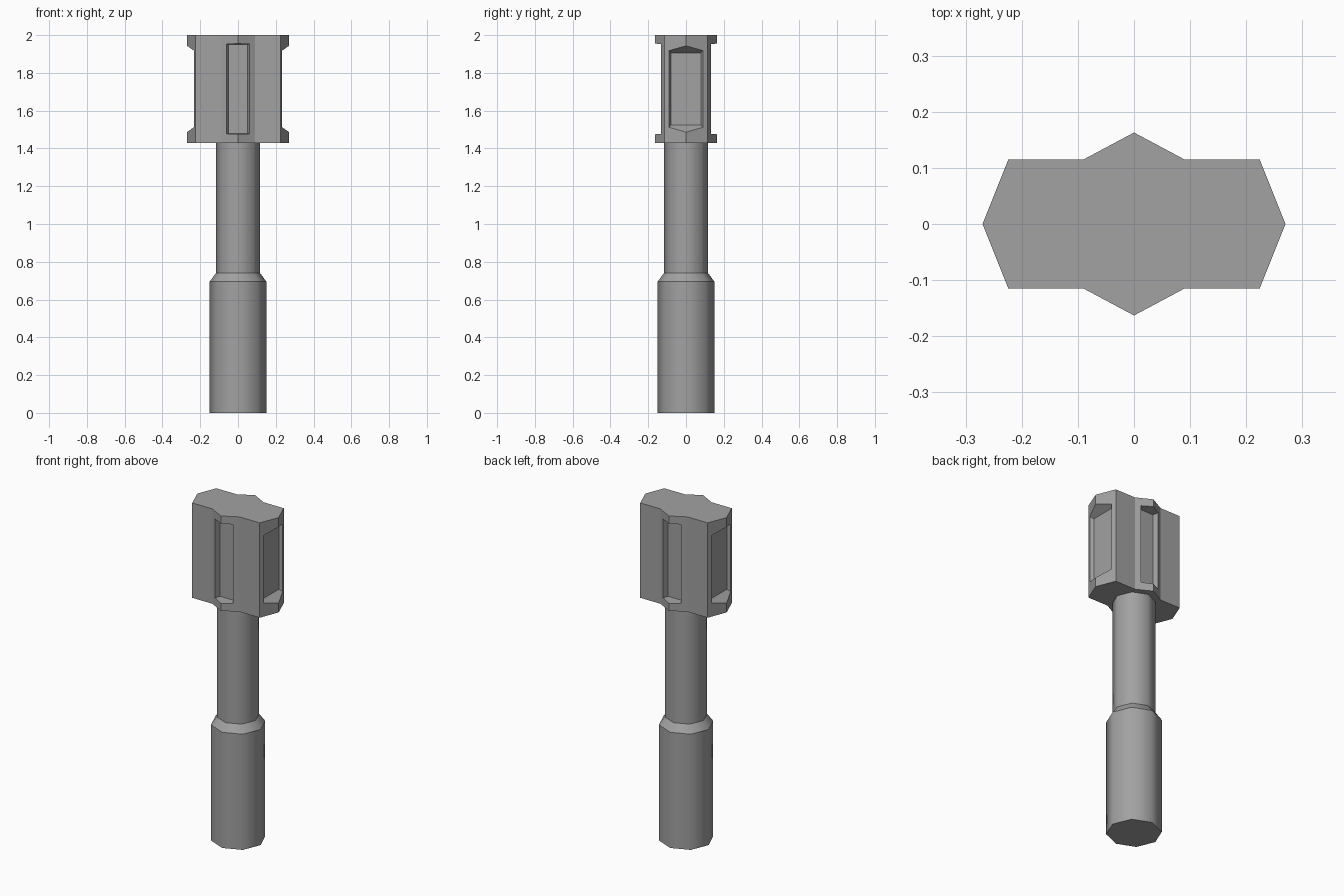
import bpy
import bmesh
import math
from mathutils import Vector

if "Cube" in bpy.data.objects:
    bpy.data.objects.remove(bpy.data.objects["Cube"], do_unlink=True)

HEAD_BOTTOM, HEAD_TOP = 1.43, 2.0
HEAD_MID = (HEAD_BOTTOM + HEAD_TOP) / 2

grey = bpy.data.materials.new("plain grey")
grey.use_nodes = True
grey.diffuse_color = (0.36, 0.36, 0.36, 1)
grey.node_tree.nodes["Principled BSDF"].inputs["Base Color"].default_value = grey.diffuse_color


def make_object(name, bm):
    bmesh.ops.recalc_face_normals(bm, faces=bm.faces)
    mesh = bpy.data.meshes.new(name)
    bm.to_mesh(mesh)
    bm.free()
    mesh.materials.append(grey)
    obj = bpy.data.objects.new(name, mesh)
    bpy.context.collection.objects.link(obj)
    return obj


def loft(bm, rings):
    """Skin closed rings of points and cap both ends."""
    loops = [[bm.verts.new(p) for p in ring] for ring in rings]
    count = len(loops[0])
    for low, high in zip(loops, loops[1:]):
        for i in range(count):
            j = (i + 1) % count
            bm.faces.new((low[i], low[j], high[j], high[i]))
    bm.faces.new(loops[0][::-1])
    bm.faces.new(loops[-1])


def octagon(radius, z):
    angles = [math.tau * i / 8 for i in range(8)]
    return [(radius * math.cos(a), radius * math.sin(a), z) for a in angles]


def recess(bm, axis, floor, outer):
    """Tapered pocket cutter; floor and outer are (distance, half width, half height)."""
    side = Vector((-axis.y, axis.x, 0))
    rings = []
    for distance, width, height in (floor, outer):
        rings.append([axis * distance + side * (u * width) + Vector((0, 0, HEAD_MID + v * height))
                      for u, v in ((-1, -1), (1, -1), (1, 1), (-1, 1))])
    loft(bm, rings)


# Handle: eight-sided grip, tapered collar and slimmer shaft
bm = bmesh.new()
profile = [(0.15, 0), (0.15, 0.695), (0.117, 0.74), (0.117, HEAD_BOTTOM)]
loft(bm, [octagon(r, z) for r, z in profile])
for face in bm.faces:
    face.smooth = len(face.verts) == 4
for edge in bm.edges:
    a, b = edge.verts
    edge.smooth = abs(a.co.z - b.co.z) > 0.01
make_object("handle", bm)

# Head: prism with a ridge on each of its four sides
quarter = [(0.27, 0), (0.224, 0.115), (0.09, 0.115), (0, 0.163)]
half = quarter + [(-x, y) for x, y in quarter[-2::-1]]
outline = half + [(x, -y) for x, y in half[-2:0:-1]]
bm = bmesh.new()
loft(bm, [[(x, y, z) for x, y in outline] for z in (HEAD_BOTTOM, HEAD_TOP)])
head = make_object("head", bm)

# Recessed panels sunk into the four ridges
bm = bmesh.new()
for sign in (-1, 1):
    recess(bm, Vector((0, sign, 0)), (0.10, 0.05, 0.235), (0.20, 0.082, 0.243))
    recess(bm, Vector((sign, 0, 0)), (0.216, 0.079, 0.19), (0.30, 0.13, 0.25))
cutter = make_object("recess_cutter", bm)
cutter.hide_render = True

cut = head.modifiers.new("recesses", "BOOLEAN")
cut.operation = "DIFFERENCE"
cut.solver = "EXACT"
cut.object = cutter
bpy.context.view_layer.objects.active = head
bpy.ops.object.modifier_apply(modifier=cut.name)
bpy.data.objects.remove(cutter, do_unlink=True)
